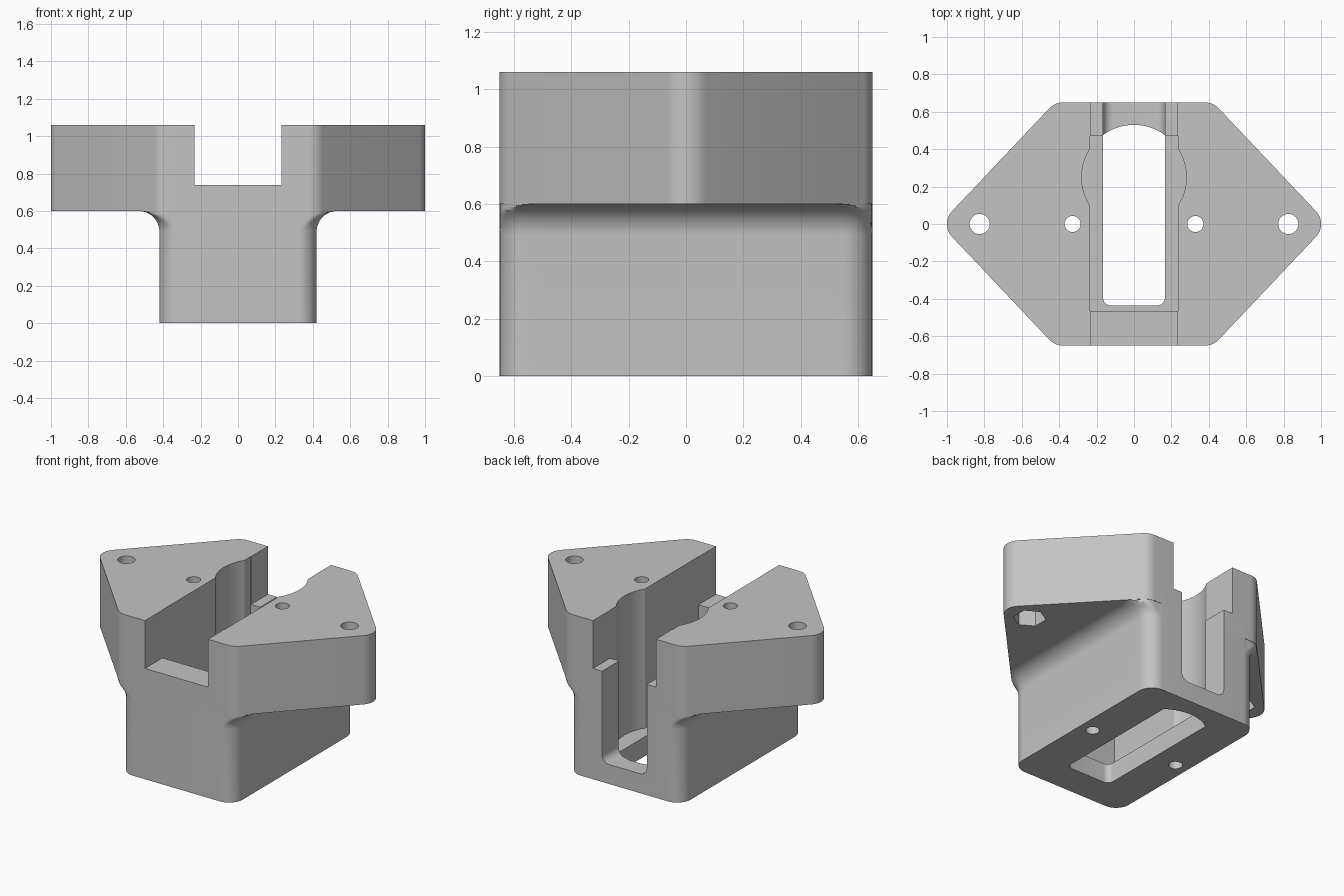
import bpy, bmesh, math
from mathutils import Vector

cube = bpy.data.objects.get("Cube")
if cube:
    bpy.data.objects.remove(cube, do_unlink=True)

HALF_Y, TOP, FLANGE_Z, FLOOR = 0.65, 1.06, 0.6, 0.13
FILLET = 0.11

grey = bpy.data.materials.new("light_grey")
grey.use_nodes = True
grey.diffuse_color = (0.55, 0.55, 0.55, 1)
grey.node_tree.nodes["Principled BSDF"].inputs["Base Color"].default_value = (0.55, 0.55, 0.55, 1)


def loft(name, rings):
    """Closed solid through rings of 3D points."""
    bm = bmesh.new()
    loops = [[bm.verts.new(p) for p in ring] for ring in rings]
    n = len(loops[0])
    for a, b in zip(loops, loops[1:]):
        for i in range(n):
            j = (i + 1) % n
            bm.faces.new((a[i], a[j], b[j], b[i]))
    bm.faces.new(loops[0][::-1])
    bm.faces.new(loops[-1])
    bmesh.ops.recalc_face_normals(bm, faces=bm.faces[:])
    mesh = bpy.data.meshes.new(name)
    bm.to_mesh(mesh)
    bm.free()
    mesh.materials.append(grey)
    obj = bpy.data.objects.new(name, mesh)
    bpy.context.collection.objects.link(obj)
    return obj


def prism(name, outline, z0, z1):
    return loft(name, [[(x, y, z) for x, y in outline] for z in (z0, z1)])


def box(name, x, y0, y1, z0, z1):
    return prism(name, [(-x, y0), (x, y0), (x, y1), (-x, y1)], z0, z1)


def arc(cx, cy, r, a0, a1, n):
    steps = [math.radians(a0 + (a1 - a0) * i / n) for i in range(n + 1)]
    return [(cx + r * math.cos(a), cy + r * math.sin(a)) for a in steps]


def round_prism(name, cx, cy, r, z0, z1, sides=32, turn=0):
    return prism(name, arc(cx, cy, r, turn, turn + 360, sides)[:-1], z0, z1)


def combine(target, tool, operation):
    mod = target.modifiers.new(operation.title(), "BOOLEAN")
    mod.operation, mod.object, mod.solver = operation, tool, "EXACT"
    bpy.context.view_layer.objects.active = target
    bpy.ops.object.modifier_apply(modifier=mod.name)
    bpy.data.objects.remove(tool, do_unlink=True)


# Flange: six-sided plate with rounded corners
tip, corner, radius = Vector((0.9, 0)), Vector((0.38, 0.55)), 0.1
edge = (corner - tip).normalized()
slope = Vector((edge.y, -edge.x))
lean = math.degrees(math.atan2(slope.y, slope.x))
outline = (arc(*tip, radius, -lean, lean, 12) + arc(*corner, radius, lean, 90, 8)
           + arc(-corner.x, corner.y, radius, 90, 180 - lean, 8)
           + arc(-tip.x, 0, radius, 180 - lean, 180 + lean, 12)
           + arc(-corner.x, -corner.y, radius, 180 + lean, 270, 8)
           + arc(corner.x, -corner.y, radius, 270, 360 - lean, 8))
body = prism("bracket_body", outline, FLANGE_Z, TOP)


def inside_flange(p):
    q = Vector((abs(p.x), abs(p.y)))
    if q.y > HALF_Y - 0.002 or (q - tip).dot(slope) > radius - 0.002:
        return False
    past_corner = (q - corner).dot(edge) > 0 and q.x > corner.x
    return not past_corner or (q - corner).length < radius - 0.002


# Stem: rounded block that flares into the flange within its outline
stem_path = []
for cx, cy, start in ((0.32, 0.55, 0), (-0.32, 0.55, 90), (-0.32, -0.55, 180), (0.32, -0.55, 270)):
    for i in range(13):
        a = math.radians(start + 90 * i / 12)
        n = Vector((math.cos(a), math.sin(a)))
        stem_path.append((Vector((cx, cy)) + n * radius, n))
for side in (1, -1):
    row = [(Vector((side * 0.42, side * y / 20)), Vector((side, 0))) for y in range(-10, 11)]
    at = len(stem_path) if side == 1 else 26
    stem_path[at:at] = row


def stem_ring(z, flare):
    ring = []
    for p, n in stem_path:
        d = flare
        while d > 0 and not inside_flange(p + n * d):
            d -= 0.001
        p = p + n * max(d, 0)
        ring.append((p.x, p.y, z))
    return ring


rings = [stem_ring(0, 0)]
for i in range(11):
    t = math.pi / 2 * i / 10
    rings.append(stem_ring(FLANGE_Z - FILLET + FILLET * math.sin(t), FILLET * (1 - math.cos(t))))
rings.append(stem_ring(FLANGE_Z + 0.05, 0))
combine(body, loft("stem", rings), "UNION")

# Top slot, deep pocket and round relief
cutters = [
    box("top_slot", 0.233, -1, 1, 0.74, 1.3),
    box("pocket", 0.235, -0.465, 0.47, FLOOR, 1.3),
    round_prism("relief", 0, 0.25, 0.28, FLOOR, 1.3, 64),
]

# Rear channel with rounded lower corners
channel = ([(0.165, 0.9), (-0.165, 0.9)] + arc(-0.115, FLOOR + 0.05, 0.05, 180, 270, 8)
           + arc(0.115, FLOOR + 0.05, 0.05, 270, 360, 8))
cutters.append(loft("rear_channel", [[(x, y, z) for x, z in channel] for y in (0.3, 0.9)]))

# Floor opening with rounded front corners and an arched back
reach = math.degrees(math.acos(0.165 / 0.28))
opening = (arc(-0.125, -0.395, 0.04, 180, 270, 8) + arc(0.125, -0.395, 0.04, 270, 360, 8)
           + arc(0, 0.25, 0.28, reach, 180 - reach, 20))
cutters.append(prism("floor_opening", opening, -0.2, 0.3))

# Screw holes and hexagonal nut recesses
for s in (1, -1):
    cutters.append(round_prism("inner_hole", s * 0.328, 0, 0.043, -0.2, 1.3))
    cutters.append(round_prism("outer_hole", s * 0.825, 0, 0.054, 0.3, 1.3))
    cutters.append(round_prism("nut_recess", s * 0.825, 0, 0.1, 0.3, 0.75, 6, 30))
for cutter in cutters:
    combine(body, cutter, "DIFFERENCE")

# Smooth the rounded walls, keep machined edges crisp
bpy.ops.object.select_all(action="DESELECT")
body.select_set(True)
bpy.context.view_layer.objects.active = body
bpy.ops.object.shade_smooth_by_angle(angle=math.radians(30))
